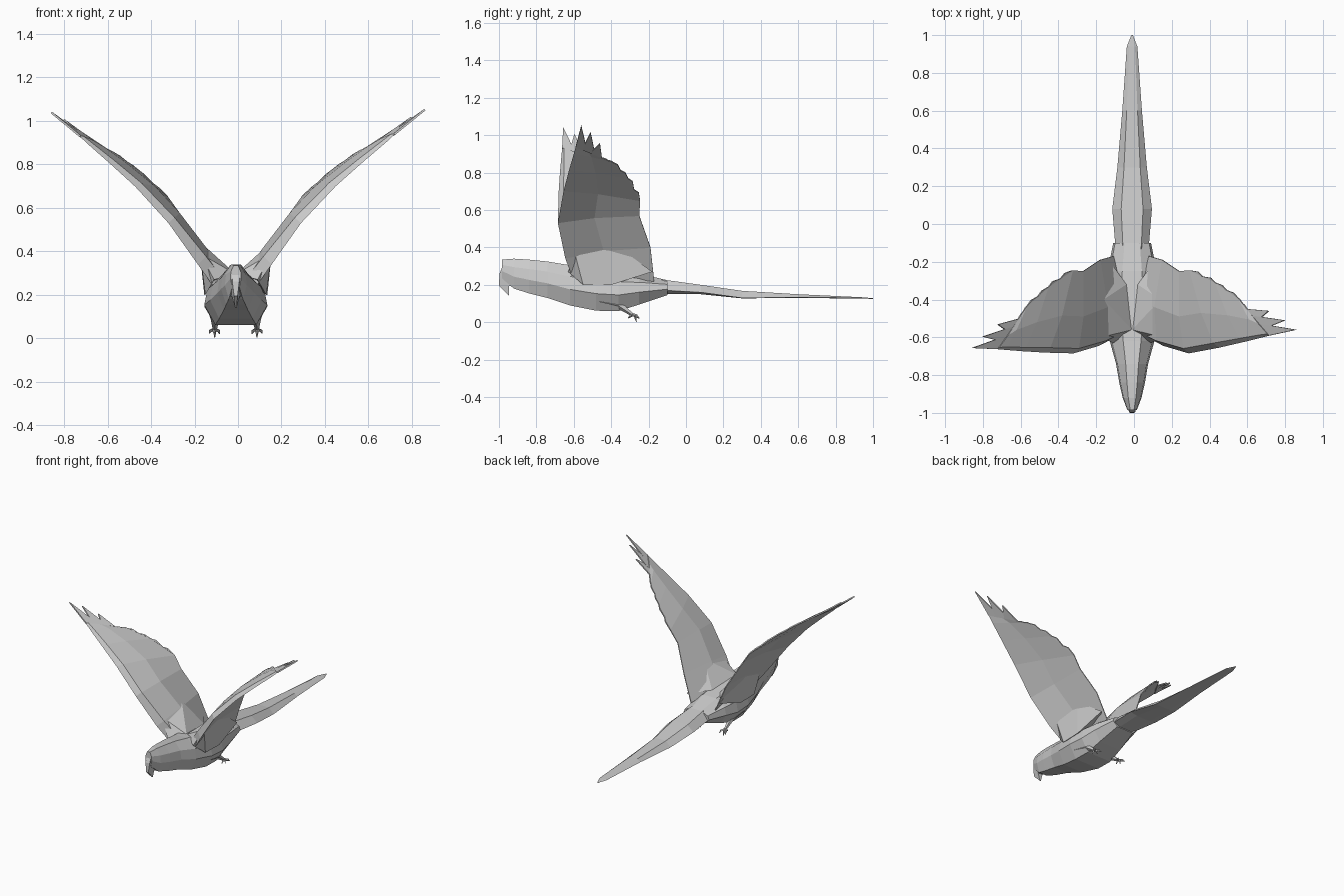
import bpy, bmesh
from mathutils import Vector

if "Cube" in bpy.data.objects:
    bpy.data.objects.remove(bpy.data.objects["Cube"])

CX = -0.01  # body centre line


def make(name, verts, faces):
    me = bpy.data.meshes.new(name)
    me.from_pydata([tuple(v) for v in verts], [], faces)
    bm = bmesh.new()
    bm.from_mesh(me)
    bmesh.ops.remove_doubles(bm, verts=bm.verts, dist=1e-5)
    bmesh.ops.recalc_face_normals(bm, faces=bm.faces)
    bm.to_mesh(me)
    bm.free()
    ob = bpy.data.objects.new(name, me)
    bpy.context.collection.objects.link(ob)
    return ob


def loft(name, rings):
    n = len(rings[0])
    verts = [v for r in rings for v in r]
    faces = [(k * n + i, k * n + (i + 1) % n, (k + 1) * n + (i + 1) % n, (k + 1) * n + i)
             for k in range(len(rings) - 1) for i in range(n)]
    faces += [tuple(range(n)), tuple(range(len(verts) - n, len(verts)))]
    return make(name, verts, faces)


def tube(name, pts, radii, sides=5):
    rings = []
    for i, p in enumerate(pts):
        d = Vector(pts[min(i + 1, len(pts) - 1)]) - Vector(pts[max(i - 1, 0)])
        u = d.cross(Vector((1, 0.01, 0.02))).normalized()
        w = d.cross(u).normalized()
        from math import cos, sin, tau
        rings.append([Vector(p) + radii[i] * (u * cos(tau * k / sides) + w * sin(tau * k / sides))
                      for k in range(sides)])
    return loft(name, rings)


# Head and body: y, half width, bottom z, top z
body = [(-0.985, 0.025, 0.235, 0.335), (-0.92, 0.05, 0.18, 0.34), (-0.84, 0.068, 0.155, 0.335),
        (-0.74, 0.085, 0.13, 0.325), (-0.62, 0.118, 0.09, 0.305), (-0.48, 0.145, 0.062, 0.29),
        (-0.36, 0.145, 0.06, 0.275), (-0.25, 0.13, 0.095, 0.26), (-0.10, 0.10, 0.145, 0.225)]


def body_ring(y, w, b, t):
    h = t - b
    half = [(0.65, 0), (1, 0.4), (0.9, 0.72), (0.4, 1)]
    pts = half + [(-x, z) for x, z in reversed(half)]
    return [(CX + w * x, y, b + h * z) for x, z in pts]


loft("body", [body_ring(*s) for s in body])

# Hooked beak: side profile narrowing to the tip
profile = [(-0.975, 0.315, 0.018), (-0.997, 0.26, 0.016), (-1.0, 0.195, 0.008), (-0.945, 0.14, 0.004),
           (-0.947, 0.195, 0.018), (-0.925, 0.19, 0.03), (-0.93, 0.27, 0.035)]
loft("beak", [[(CX + s * w, y, z) for y, z, w in profile] for s in (-1, 1)])

# Long flat tail with a raised centre: y, half width, edge z, ridge z, underside z
tail = [(-0.30, 0.07, 0.16, 0.25, 0.12), (-0.10, 0.09, 0.17, 0.225, 0.15), (0.08, 0.105, 0.16, 0.20, 0.15),
        (0.30, 0.078, 0.13, 0.168, 0.128), (0.60, 0.052, 0.133, 0.15, 0.13),
        (0.94, 0.028, 0.13, 0.134, 0.127), (1.0, 0.004, 0.127, 0.129, 0.125)]
loft("tail", [[(CX - w, y, e), (CX - w * 0.55, y, t), (CX + w * 0.55, y, t), (CX + w, y, e),
               (CX + w * 0.5, y, b), (CX - w * 0.5, y, b)] for y, w, e, t, b in tail])

# Wing stations: leading point, trailing point, thickness
stations = [((0.07, -0.60, 0.22), (0.08, -0.17, 0.22), 0.06),
            ((0.155, -0.645, 0.34), (0.15, -0.19, 0.40), 0.05),
            ((0.29, -0.685, 0.53), (0.24, -0.25, 0.57), 0.034),
            ((0.45, -0.655, 0.70), (0.295, -0.245, 0.65), 0.028),
            ((0.58, -0.625, 0.815), (0.43, -0.31, 0.77), 0.02),
            ((0.68, -0.60, 0.90), (0.55, -0.39, 0.855), 0.014),
            ((0.72, -0.59, 0.937), (0.60, -0.45, 0.88), 0.01)]
UP = Vector((-0.75, 0, 0.66))


def place(p, side):
    # the left wing sweeps slightly further forward at its tip
    x, y, z = p
    if side > 0:
        return Vector((x, y, z))
    t = max(0, (x - 0.3) / 0.55)
    return Vector((-x - 0.03 * max(0, 1 - t), y - 0.095 * t, z - 0.012 * t))


for side, label in ((1, "right"), (-1, "left")):
    up = Vector((UP.x * side, 0, UP.z))
    rings = []
    for lead, trail, th in stations:
        a, b = place(lead, side), place(trail, side)
        rings.append([a, a.lerp(b, 0.06) + up * th, a.lerp(b, 0.45) + up * th * 1.2, b + up * 0.003,
                      b - up * 0.003, a.lerp(b, 0.45) + up * th * 0.4])
    loft(label + "_wing", rings)

    # Finger feathers at the wing tip, front to back: base start, base end, tip
    a, b = Vector(stations[-1][0]), Vector(stations[-1][1])
    tips = [(0.0, 0.45, (0.86, -0.56, 1.05)), (0.25, 0.75, (0.80, -0.51, 1.015)),
            (0.55, 1.0, (0.715, -0.46, 0.955))]
    for i, (s, e, tip) in enumerate(tips):
        p, q, c = [place(v, side) for v in (a.lerp(b, s), a.lerp(b, e), Vector(tip))]
        m = q.lerp(c, 0.45)
        loft(f"{label}_tip_feather_{i + 1}",
             [[v + up * o for v in (p, c, m, q)] for o in (-0.003, 0.006)])

    # Small overlapping feathers along the trailing edge
    for i in range(3, 6):
        t0, t1 = Vector(stations[i][1]), Vector(stations[i + 1][1])
        l0 = Vector(stations[i][0])
        for k in range(2):
            p, q = t0.lerp(t1, k / 2), t0.lerp(t1, k / 2 + 0.5)
            c = p.lerp(q, 0.75) + (t0 - l0).normalized() * 0.018
            loft(f"{label}_edge_feather_{i}_{k}",
                 [[place(v, side) + up * o for v in (p, c, q)] for o in (-0.004, 0.004)])

    # Shoulder wedge joining wing and back
    x = lambda d: CX + side * d
    make(label + "_shoulder",
         [(x(0.0), -0.56, 0.295), (x(0.10), -0.63, 0.27), (x(0.165), -0.60, 0.39), (x(0.15), -0.40, 0.43),
          (x(0.03), -0.32, 0.27), (x(0.13), -0.18, 0.27), (x(0.145), -0.40, 0.2), (x(0.14), -0.55, 0.2)],
         [(0, 1, 2), (0, 2, 3), (0, 3, 4), (4, 3, 5), (5, 3, 6), (6, 3, 2, 7), (7, 2, 1), (0, 4, 6, 7, 1), (4, 5, 6)])

    # Leg trailing backwards, with toes
    tube(label + "_leg", [(x(0.09), -0.46, 0.12), (x(0.095), -0.36, 0.095), (x(0.097), -0.285, 0.04)],
         [0.035, 0.022, 0.009])
    for i, (dx, y, z) in enumerate([(-0.022, -0.25, 0.02), (0.0, -0.265, 0.003), (0.024, -0.25, 0.022),
                                    (0.004, -0.31, 0.022)]):
        tube(f"{label}_toe_{i + 1}", [(x(0.097), -0.29, 0.042), (x(0.097 + dx * 0.8), (y - 0.28) / 2, 0.035),
                                      (x(0.097 + dx), y, z)], [0.009, 0.008, 0.002], 4)
